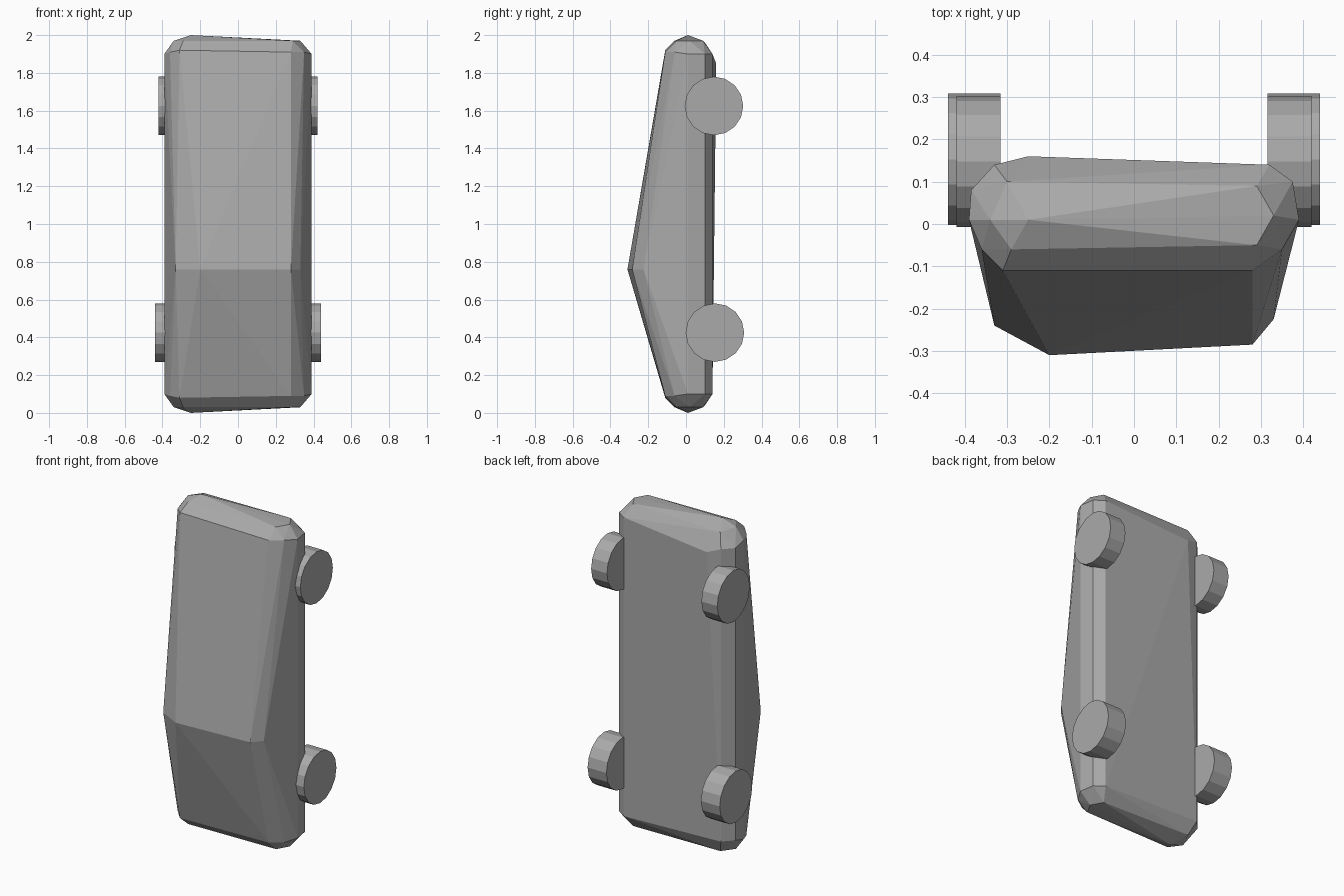
import bpy
import bmesh
import math
from mathutils import Vector, Matrix

default_cube = bpy.data.objects.get("Cube")
if default_cube:
    bpy.data.objects.remove(default_cube, do_unlink=True)

# One plain grey for the whole model
grey = bpy.data.materials.new("plain grey")
grey.use_nodes = True
grey_value = (0.4, 0.4, 0.4, 1)
grey.diffuse_color = grey_value
grey.node_tree.nodes["Principled BSDF"].inputs["Base Color"].default_value = grey_value


def finish(mesh_data, name):
    """Turn a bmesh into a named, flat shaded object."""
    bmesh.ops.recalc_face_normals(mesh_data, faces=mesh_data.faces)
    mesh = bpy.data.meshes.new(name)
    mesh_data.to_mesh(mesh)
    mesh_data.free()
    mesh.materials.append(grey)
    part = bpy.data.objects.new(name, mesh)
    bpy.context.collection.objects.link(part)
    return part


# Body: a faceted convex shell standing on its end.
# Corners of one rounded end; the other end repeats them upside down.
cap = [(-.25, .01, 2), (-.34, .01, 1.97), (-.29, -.06, 1.97),
       (.29, .09, 1.97), (.29, -.05, 1.97), (.33, .02, 1.97)]
shoulder = [(-.31, -.11, 1.92), (.28, -.11, 1.91),
            (-.36, -.06, 1.91), (.35, -.06, 1.91),
            (-.39, .01, 1.9), (.39, .01, 1.9),
            (-.385, .08, 1.88), (.375, .1, 1.9),
            (-.33, .14, 1.88), (.32, .14, 1.9),
            (-.25, .16, 1.85), (-.3, .1, 1.96)]
# Crease across the front, where the body is deepest
crease = [(-.2, -.31, .76), (.28, -.285, .76),
          (-.33, -.24, .76), (.33, -.225, .76)]

corners = [Vector(p) for p in cap + shoulder]
corners += [Vector((x, min(y, .14), 2 - z)) for x, y, z in cap + shoulder]
corners += [Vector(p) for p in crease]

shell = bmesh.new()
for corner in corners:
    shell.verts.new(corner)
hull = bmesh.ops.convex_hull(shell, input=shell.verts)
unused = [v for v in shell.verts if not v.link_faces]
bmesh.ops.delete(shell, geom=unused, context="VERTS")
finish(shell, "body")


# Wheels: plain many-sided discs, partly sunk into the sides
def add_wheel(name, side, height, outer, radius, depth):
    inner = .315
    disc = bmesh.new()
    place = (Matrix.Translation((side * (inner + outer) / 2, depth, height))
             @ Matrix.Rotation(math.pi / 2, 4, "Y"))
    bmesh.ops.create_cone(disc, cap_ends=True, segments=16,
                          radius1=radius, radius2=radius,
                          depth=outer - inner, matrix=place)
    finish(disc, name)


for side, label in ((1, "left"), (-1, "right")):
    add_wheel("upper_wheel_" + label, side, 1.625, .42, .155, .148)
    add_wheel("lower_wheel_" + label, side, .425, .44, .155, .153)
